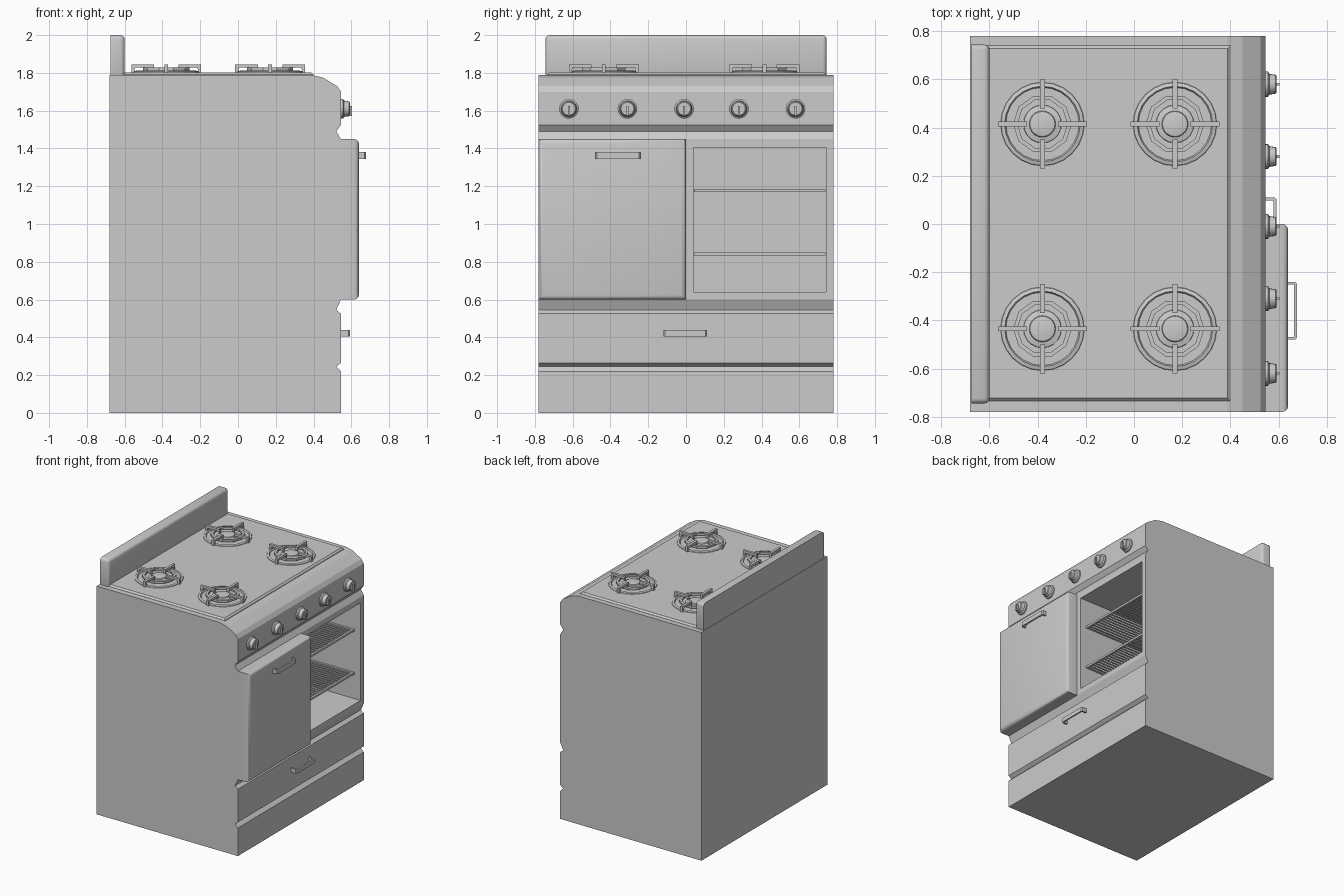
import bpy, bmesh
from math import pi, cos, sin
from mathutils import Vector

if "Cube" in bpy.data.objects:
    bpy.data.objects.remove(bpy.data.objects["Cube"])


def finish(bm, name, smooth=False):
    bmesh.ops.recalc_face_normals(bm, faces=bm.faces)
    me = bpy.data.meshes.new(name)
    bm.to_mesh(me)
    bm.free()
    ob = bpy.data.objects.new(name, me)
    bpy.context.collection.objects.link(ob)
    if smooth:
        bpy.ops.object.select_all(action='DESELECT')
        ob.select_set(True)
        bpy.context.view_layer.objects.active = ob
        bpy.ops.object.shade_smooth_by_angle(angle=0.6)
    return ob


def add_box(bm, lo, hi):
    lo, hi = Vector(lo), Vector(hi)
    vs = bmesh.ops.create_cube(bm, size=1)['verts']
    for v in vs:
        v.co = Vector((v.co[i] * (hi[i] - lo[i]) + (lo[i] + hi[i]) / 2 for i in range(3)))


def box(name, lo, hi, bevel=0, only_front=False, segs=3):
    bm = bmesh.new()
    add_box(bm, lo, hi)
    if bevel:
        # round the front rim, optionally also the edges running to the back
        need = 2 if only_front else 1
        edges = [e for e in bm.edges
                 if sum(v.co.x > lo[0] + 1e-4 for v in e.verts) >= need]
        bmesh.ops.bevel(bm, geom=edges, offset=bevel, segments=segs, profile=0.5, affect='EDGES')
    return finish(bm, name, bool(bevel))


def prism(name, pts, axis, lo, hi):
    bm = bmesh.new()
    place = (lambda a, b, h: (a, h, b)) if axis == 'y' else (lambda a, b, h: (a, b, h))
    f = bm.faces.new([bm.verts.new(place(a, b, lo)) for a, b in pts])
    new = bmesh.ops.extrude_face_region(bm, geom=[f])['geom']
    d = Vector(place(0, 0, hi - lo))
    bmesh.ops.translate(bm, vec=d, verts=[g for g in new if isinstance(g, bmesh.types.BMVert)])
    return finish(bm, name)


def lathe(name, prof, loc, segs, axis='z', closed=False, smooth=True):
    bm = bmesh.new()
    rings = []
    for r, h in prof:
        ring = []
        for i in range(segs):
            a = 2 * pi * i / segs
            p = (r * cos(a), r * sin(a), h) if axis == 'z' else (h, r * cos(a), r * sin(a))
            ring.append(bm.verts.new(Vector(p) + Vector(loc)))
        rings.append(ring)
    pairs = list(zip(rings, rings[1:])) + ([(rings[-1], rings[0])] if closed else [])
    for a, b in pairs:
        for i in range(segs):
            j = (i + 1) % segs
            bm.faces.new((a[i], a[j], b[j], b[i]))
    if not closed:
        bm.faces.new(rings[0])
        bm.faces.new(rings[-1])
    return finish(bm, name, smooth)


# Body: side profile with grooves, extruded across the width
body = prism('body', [(-.68, 0), (.545, 0), (.545, .22), (.52, .245), (.545, .265),
                      (.545, .525), (.52, .545), (.545, .60), (.545, 1.45), (.52, 1.49),
                      (.545, 1.525), (.545, 1.70), (.525, 1.73), (.45, 1.775),
                      (.385, 1.79), (-.68, 1.79)], 'y', -.78, .78)

# Open oven compartment
cutter = box('oven_cutter', (-.4, .04, .64), (.7, .74, 1.405))
cutter.hide_render = True
cutter.hide_viewport = True
cutter.display_type = 'WIRE'
mod = body.modifiers.new('oven', 'BOOLEAN')
mod.object = cutter
mod.operation = 'DIFFERENCE'
mod.solver = 'EXACT'

# Oven racks
for k, z in enumerate((.84, 1.178)):
    bm = bmesh.new()
    x0, x1, y0, y1, t = -.38, .485, .042, .738, .008
    for x in (x0, x1):
        add_box(bm, (x - t, y0, z - t), (x + t, y1, z + t))
    for y in (y0 + t, y1 - t):
        add_box(bm, (x0, y - t, z - t), (x1, y + t, z + t))
    for i in range(1, 24):
        y = y0 + (y1 - y0) * i / 24
        add_box(bm, (x0, y - .004, z - .004), (x1, y + .004, z + .004))
    finish(bm, f'oven_rack_{k}')

# Cooktop plate and back panel
bm = bmesh.new()
add_box(bm, (-.62, -.735, 1.78), (.40, .74, 1.803))
bmesh.ops.bevel(bm, geom=[e for e in bm.edges if all(v.co.z > 1.8 for v in e.verts)],
                offset=.012, segments=1, affect='EDGES')
finish(bm, 'cooktop')
box('back_panel', (-.675, -.745, 1.77), (-.60, .745, 2.0), .022)

# Closed door
box('oven_door', (.54, -.78, .60), (.64, 0, 1.45), .025, True)


# Handles
def handle(name, x, d, y0, y1, z0, z1):
    t, c = .012, .008
    prism(name, [(x - .005, y0), (x + d - c, y0), (x + d, y0 + c), (x + d, y1 - c),
                 (x + d - c, y1), (x - .005, y1), (x - .005, y1 - t), (x + d - t, y1 - t),
                 (x + d - t, y0 + t), (x - .005, y0 + t)], 'z', z0, z1)


handle('door_handle', .64, .037, -.48, -.24, 1.345, 1.38)
handle('drawer_handle', .545, .047, -.12, .11, .405, .438)

# Control knobs
for i, y in enumerate((-.62, -.31, -.01, .28, .58)):
    lathe(f'knob_{i}', [(.052, .54), (.052, .556), (.043, .562), (.039, .588), (.034, .592)],
          (0, y, 1.61), 20, 'x')
    box(f'knob_grip_{i}', (.58, y - .006, 1.572), (.603, y + .006, 1.625))

# Burners with grates
n = 0
for cx in (-.38, .17):
    for cy in (-.435, .415):
        c = (cx, cy, 0)
        lathe(f'burner_pan_{n}', [(.175, 1.80), (.172, 1.808), (.157, 1.812), (.150, 1.80)],
              c, 24, closed=True)
        lathe(f'grate_ring_{n}', [(.122, 1.812), (.122, 1.828), (.104, 1.828), (.104, 1.812)],
              c, 10, closed=True, smooth=False)
        lathe(f'burner_cap_{n}', [(.08, 1.80), (.078, 1.81), (.055, 1.815), (.052, 1.823),
                                  (.04, 1.826)], c, 20)
        for k in range(4):
            arm = prism(f'grate_arm_{n}_{k}', [(.065, 1.812), (.08, 1.828), (.166, 1.828),
                                               (.17, 1.80), (.185, 1.80), (.185, 1.845),
                                               (.065, 1.845)], 'y', -.01, .01)
            arm.location = c
            arm.rotation_euler.z = k * pi / 2
        n += 1
